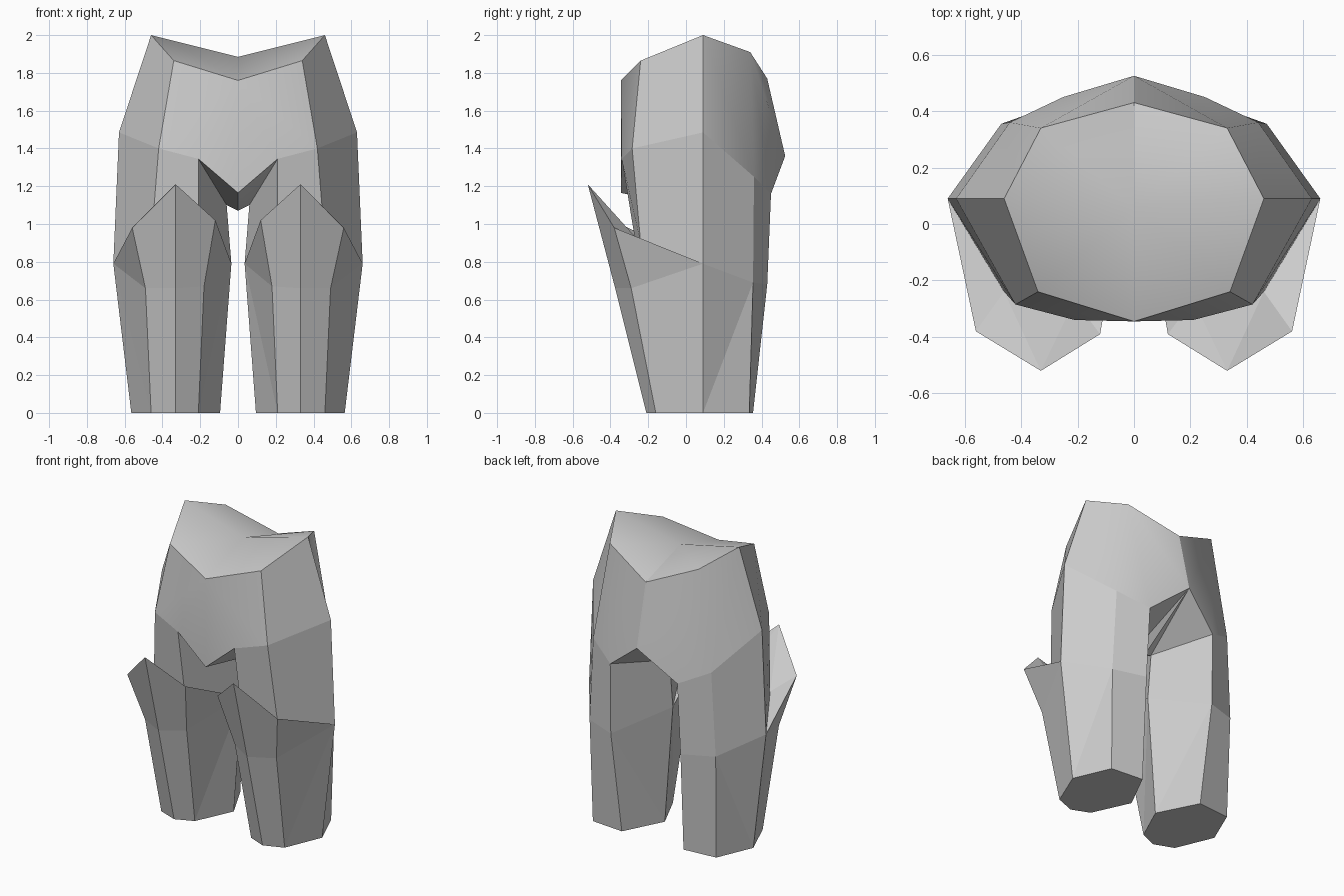
import bpy, bmesh, math

if "Cube" in bpy.data.objects:
    bpy.data.objects.remove(bpy.data.objects["Cube"])

grey = bpy.data.materials.new("light grey")
grey.diffuse_color = (0.6, 0.6, 0.6, 1)
grey.use_nodes = True
grey.node_tree.nodes["Principled BSDF"].inputs["Base Color"].default_value = grey.diffuse_color


def make_part(name, pts, faces, sides=(1, -1), smooth=False):
    """Build a faceted part from named points, on one or both sides of x = 0."""
    bm = bmesh.new()
    for s in sides:
        v = {k: bm.verts.new((s * p[0], p[1], p[2])) for k, p in pts.items()}
        for f in faces:
            bm.faces.new([v[k] for k in f.split()])
    bmesh.ops.remove_doubles(bm, verts=bm.verts, dist=0.001)
    bmesh.ops.delete(bm, geom=[v for v in bm.verts if not v.link_faces], context='VERTS')
    bmesh.ops.recalc_face_normals(bm, faces=bm.faces)
    me = bpy.data.meshes.new(name)
    bm.to_mesh(me)
    bm.free()
    me.materials.append(grey)
    ob = bpy.data.objects.new(name, me)
    bpy.context.collection.objects.link(ob)
    if smooth:
        bpy.ops.object.select_all(action='DESELECT')
        ob.select_set(True)
        bpy.context.view_layer.objects.active = ob
        bpy.ops.object.shade_smooth_by_angle(angle=math.radians(30))
    return ob


# Hip line: where the legs join the pelvis
hip = {
    "h_fi": (.21, -.34, 1.345), "h_fo": (.42, -.285, 1.40), "h_o": (.63, .09, 1.485),
    "h_bo": (.44, .36, 1.25), "h_bi": (.25, .45, 1.16), "h_i": (.06, .09, 1.10),
}

# Pelvis: dished top, waist rim, crotch underside
waist = {
    "top": (0, .06, 1.885), "w_f": (0, -.345, 1.76), "w_fo": (.34, -.24, 1.865),
    "w_o": (.46, .09, 2.0), "w_bo": (.33, .34, 1.91), "w_b": (0, .43, 1.77),
    "c_f": (0, -.345, 1.165), "c_b": (0, .525, 1.36), "c": (0, .09, 1.07),
}
make_part("pelvis", {**hip, **waist}, [
    "top w_f w_fo", "top w_fo w_o", "top w_o w_bo", "top w_bo w_b",
    "w_f c_f h_fi", "w_f h_fi h_fo w_fo", "w_fo h_fo h_o w_o", "w_o h_o h_bo w_bo",
    "w_bo h_bo h_bi", "w_bo h_bi c_b w_b",
    "c_f h_fi h_i", "c_f h_i c", "c h_i c_b", "h_i h_bi c_b",
], smooth=True)

# Leg: thigh, flared knee guard, shin and flat sole
leg = {
    "t_fi": (.21, -.27, .92), "t_fo": (.46, -.24, .90),           # thigh base
    "k_i": (.035, .09, .79), "k_fi": (.12, -.39, 1.02),           # knee rim
    "k_f": (.33, -.52, 1.21), "k_fo": (.56, -.38, .98), "k_o": (.66, .09, .79),
    "m_fi": (.18, -.29, .67), "m_f": (.33, -.375, .66), "m_fo": (.49, -.29, .66),
    "m_bo": (.47, .355, .69), "m_bi": (.26, .43, .68),            # mid leg
    "s_i": (.095, .09, 0), "s_fi": (.21, -.16, 0), "s_f": (.33, -.21, 0),
    "s_fo": (.46, -.16, 0), "s_o": (.565, .09, 0),                # sole
    "s_bo": (.46, .335, 0), "s_bi": (.23, .355, 0),
}
leg_faces = [
    # thigh
    "h_fi h_fo t_fo t_fi", "h_fo h_o k_o t_fo", "h_o h_bo m_bo k_o",
    "h_bo h_bi m_bi m_bo", "h_bi h_i k_i m_bi", "h_i h_fi t_fi k_i",
    # top of the knee guard
    "k_i k_fi t_fi", "k_fi k_f t_fi", "k_f t_fo t_fi", "k_f k_fo t_fo", "k_fo k_o t_fo",
    # front of the knee guard
    "k_fi m_fi m_f k_f", "k_f m_f m_fo k_fo", "k_fo m_fo k_o", "k_i m_fi k_fi",
    # shin
    "m_fi s_fi s_f m_f", "m_f s_f s_fo m_fo", "m_fo s_fo k_o", "s_fo s_o k_o",
    "k_o s_o m_bo", "m_bo s_o s_bo", "m_bo s_bo s_bi m_bi",
    "m_bi s_bi s_i", "m_bi s_i k_i", "k_i s_i s_fi", "k_i s_fi m_fi",
    # sole
    "s_i s_fi s_f s_fo s_o s_bo s_bi",
]
for side, sign in (("right", 1), ("left", -1)):
    make_part(side + "_leg", {**hip, **leg}, leg_faces, sides=(sign,))
